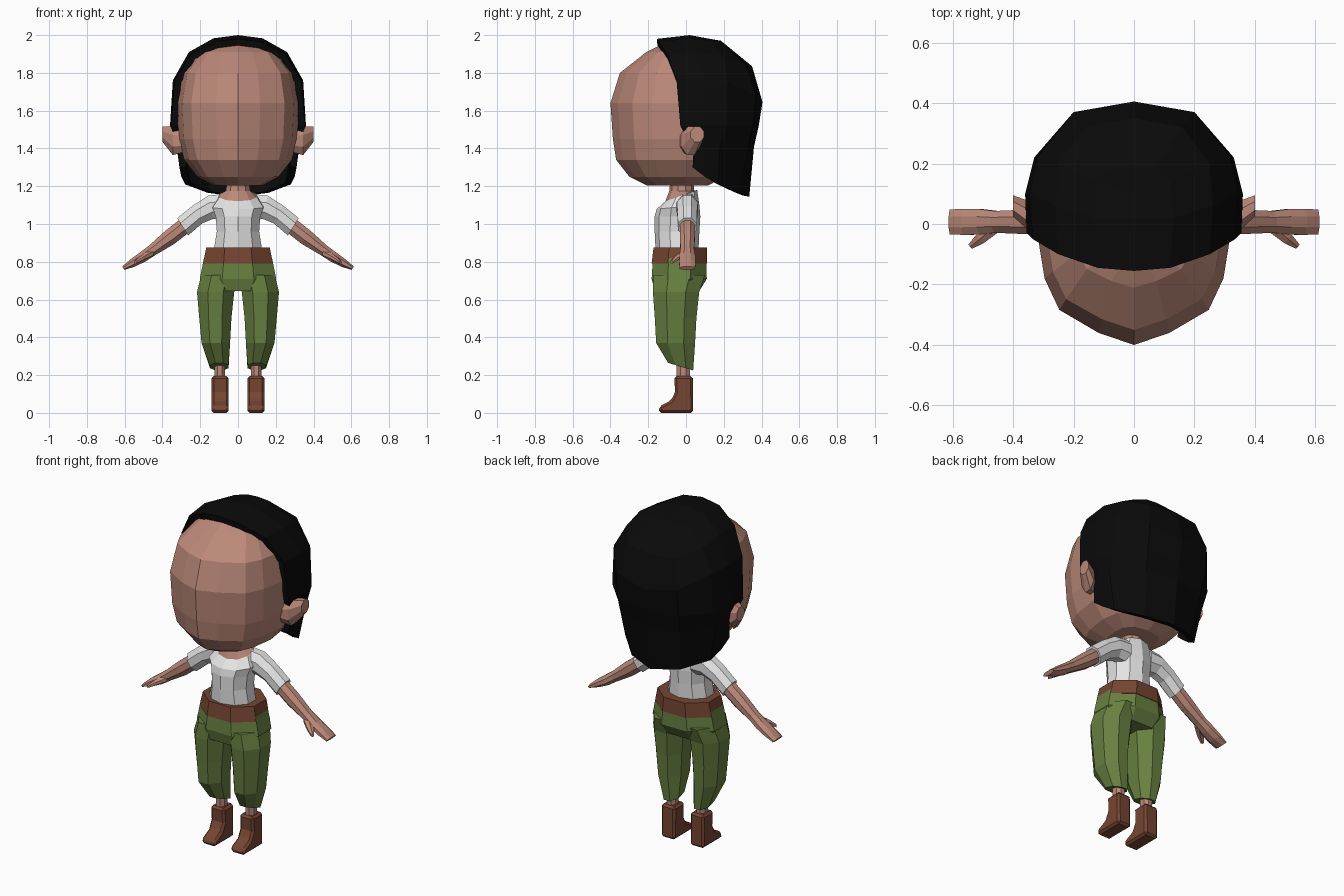
import bpy, bmesh, math
from mathutils import Vector as V


def material(name, rgb):
    m = bpy.data.materials.new(name)
    m.diffuse_color = (*rgb, 1)
    return m


SKIN = material("skin", (0.50, 0.25, 0.19))
HAIR = material("black hair", (0.003, 0.003, 0.003))
SHIRT = material("white cloth", (0.78, 0.78, 0.78))
GREEN = material("green cloth", (0.135, 0.215, 0.052))
BROWN = material("brown leather", (0.18, 0.06, 0.032))


def ring(c, u, v, n=8):
    """Polygon around c whose flat sides reach the half-axes u and v."""
    k = 1 / math.cos(math.pi / n)
    c, u, v = V(c), V(u), V(v)
    return [c + k * (u * math.cos(a) + v * math.sin(a))
            for a in ((i + 0.5) * math.tau / n for i in range(n))]


def level(x0, x1, y0, y1, z, n=8, slope=0.0):
    """Horizontal ring given by its extents; slope tilts it along y."""
    return ring(((x0 + x1) / 2, (y0 + y1) / 2, z), ((x1 - x0) / 2, 0, 0),
                (0, (y1 - y0) / 2, slope * (y1 - y0) / 2), n)


def loft(name, rings, mat, mirror=False, closed=True):
    bm = bmesh.new()
    rows = [[bm.verts.new(p) for p in r] for r in rings]
    n = len(rows[0])
    for a, b in zip(rows, rows[1:]):
        for i in range(n if closed else n - 1):
            j = (i + 1) % n
            bm.faces.new((a[i], a[j], b[j], b[i]))
    if closed:
        bm.faces.new(rows[0][::-1])
        bm.faces.new(rows[-1])
    bmesh.ops.remove_doubles(bm, verts=bm.verts, dist=0.0005)
    if closed:
        bmesh.ops.recalc_face_normals(bm, faces=bm.faces)
    me = bpy.data.meshes.new(name)
    bm.to_mesh(me)
    bm.free()
    me.materials.append(mat)
    ob = bpy.data.objects.new(name, me)
    bpy.context.collection.objects.link(ob)
    if mirror:
        ob.modifiers.new("Mirror", 'MIRROR').merge_threshold = 0.001
    return ob


# Head: one half section scaled at each height (z, half width, front, back)
half = [(0, -1), (.36, -.9), (.76, -.71), (.91, -.45), (1, 0), (.93, .5), (.65, .85), (0, 1)]
section = half + [(-x, y) for x, y in half[-2:0:-1]]
levels = [(1.205, .13, .21, .12), (1.25, .215, .30, .20), (1.34, .285, .37, .26),
          (1.45, .315, .387, .29), (1.64, .325, .40, .32), (1.80, .295, .35, .29),
          (1.91, .205, .21, .20), (1.955, .08, .12, .10)]
loft("head", [[V((x * w, y * (f if y < 0 else b), z)) for x, y in section]
              for z, w, f, b in levels], SKIN)

# Ears
loft("ear", [ring((.29, .0, 1.44), (0, .035, 0), (0, 0, .06)),
             ring((.345, .025, 1.44), (0, .05, 0), (0, 0, .075)),
             ring((.40, .06, 1.475), (0, .035, 0), (0, 0, .04))], SKIN, True)

# Hair: half shell, rows from bottom to crown, each from front edge to back
hair_rows = [
    [(.31, .035, 1.30), (.30, .10, 1.25), (.28, .17, 1.21), (.16, .28, 1.165), (0, .335, 1.145)],
    [(.315, .04, 1.39), (.325, .10, 1.41), (.32, .18, 1.41), (.19, .33, 1.41), (0, .36, 1.41)],
    [(.355, -.03, 1.52), (.36, .10, 1.52), (.33, .22, 1.52), (.20, .355, 1.52), (0, .385, 1.52)],
    [(.335, -.05, 1.76), (.345, .10, 1.76), (.32, .22, 1.75), (.20, .37, 1.68), (0, .405, 1.645)],
    [(.25, -.10, 1.90), (.26, .06, 1.91), (.25, .20, 1.88), (.16, .32, 1.84), (0, .35, 1.835)],
    [(.12, -.145, 1.965), (.13, .02, 1.983), (.12, .14, 1.965), (.07, .185, 1.965), (0, .185, 1.97)],
    [(0, -.155, 1.98), (0, .02, 2.0), (0, .10, 1.985), (0, .185, 1.97), (0, .185, 1.97)]]
hair = loft("hair", hair_rows, HAIR, True, closed=False)
hair.modifiers.new("Thickness", 'SOLIDIFY').thickness = 0.035

# Shirt and neck share the tilted neckline
neckline = level(-.10, .10, -.105, .055, 1.15, 10, 0.35)
loft("shirt", [level(-.13, .13, -.155, .06, .85, 10), level(-.112, .112, -.16, .065, .96, 10),
               level(-.118, .118, -.16, .07, 1.04, 10), level(-.135, .135, -.15, .065, 1.09, 10, .1),
               neckline], SHIRT)
loft("neck", [neckline, level(-.065, .065, -.085, .04, 1.175, 10), level(-.055, .055, -.08, .035, 1.24, 10)], SKIN)


def limb(name, stations, mat):
    """Rings along the arm: x, z, tilt in degrees, half height, half depth."""
    loft(name, [ring((x, .007, z), (0, d, 0),
                     (h * math.sin(math.radians(t)), 0, h * math.cos(math.radians(t))))
                for x, z, t, h, d in stations], mat, True)


# Sleeves, arms and hands
limb("sleeve", [(.07, 1.09, 0, .07, .055), (.145, 1.088, 12, .063, .056),
                (.215, 1.05, 30, .053, .052), (.293, .985, 32, .054, .05)], SHIRT)
limb("arm", [(.27, 1.0, 35, .042, .04), (.36, .93, 35, .042, .04), (.455, .86, 35, .03, .036),
             (.505, .825, 35, .028, .042), (.56, .792, 35, .022, .043), (.607, .766, 35, .011, .041)], SKIN)
loft("thumb", [ring((.465, -.012, .845), (.018, .014, 0), (0, 0, .018), 6),
               ring((.51, -.05, .82), (.012, .014, 0), (0, 0, .014), 6),
               ring((.542, -.075, .797), (.006, .007, 0), (0, 0, .008), 6)], SKIN, True)

# Belt
loft("belt", [level(-.185, .185, -.182, .112, .79), level(-.168, .168, -.172, .11, .875)], BROWN)

# Trousers: hips plus two legs
loft("trouser_hips", [level(-.18, .18, -.175, .108, .82), level(-.202, .202, -.182, .11, .71),
                      level(-.16, .16, -.165, .07, .645)], GREEN)
loft("trouser_leg", [level(.005, .195, -.172, .10, .73), level(.02, .217, -.175, .07, .64),
                     level(.035, .205, -.165, .055, .50), level(.042, .193, -.158, .048, .37),
                     level(.05, .148, -.095, .038, .245, slope=-.3)], GREEN, True)

# Shins
loft("shin", [level(.068, .125, -.05, .022, .15), level(.068, .125, -.05, .022, .32)], SKIN, True)

# Boots: side profile extruded across the foot
profile = [(.038, 0), (.036, .195), (-.062, .195), (-.058, .11), (-.08, .065), (-.14, .035), (-.145, 0)]
boot = loft("boot", [[V((x, y, z)) for y, z in profile] for x in (.05, .14)], BROWN, True)
bevel = boot.modifiers.new("Bevel", 'BEVEL')
bevel.width, bevel.segments = 0.012, 1
